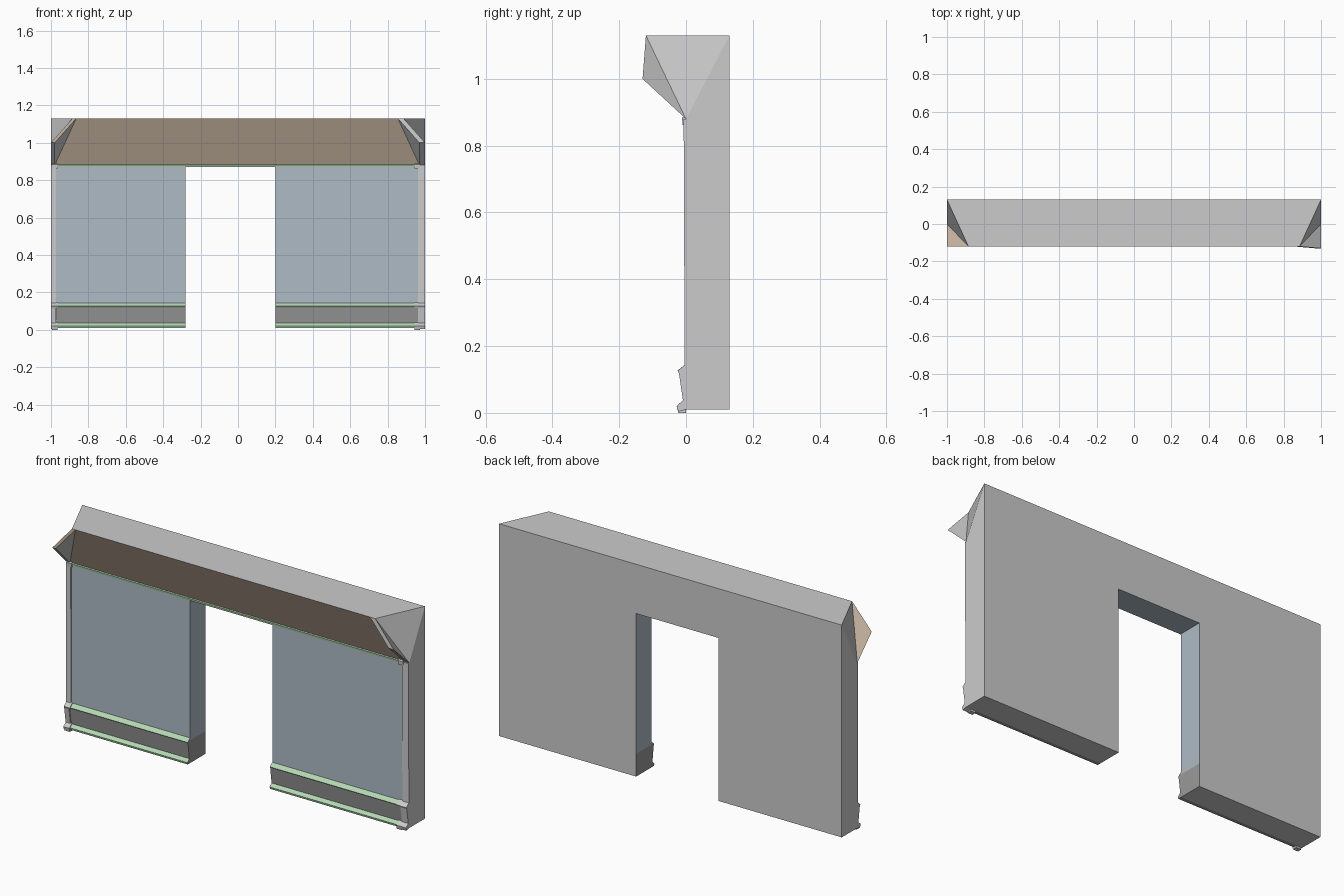
import bpy, bmesh

if "Cube" in bpy.data.objects:
    bpy.data.objects.remove(bpy.data.objects["Cube"])


def material(name, rgb):
    m = bpy.data.materials.new(name)
    m.diffuse_color = (*rgb, 1)
    m.use_nodes = True
    m.node_tree.nodes["Principled BSDF"].inputs["Base Color"].default_value = m.diffuse_color
    return m


GREY = material("plain_grey", (0.6, 0.6, 0.6))
BLUE = material("slate_blue", (0.42, 0.50, 0.56))
BROWN = material("brown", (0.60, 0.48, 0.37))
GREEN = material("trim_green", (0.45, 0.68, 0.45))
DARK = material("dark_grey", (0.32, 0.32, 0.32))


def build(name, verts, faces):
    """faces: list of (vertex indices, material)"""
    bm = bmesh.new()
    vs = [bm.verts.new(v) for v in verts]
    mats = []
    for ids, mat in faces:
        if mat not in mats:
            mats.append(mat)
        bm.faces.new([vs[i] for i in ids]).material_index = mats.index(mat)
    bmesh.ops.recalc_face_normals(bm, faces=bm.faces)
    me = bpy.data.meshes.new(name)
    bm.to_mesh(me)
    bm.free()
    for m in mats:
        me.materials.append(m)
    ob = bpy.data.objects.new(name, me)
    bpy.context.collection.objects.link(ob)
    return ob


def sweep(name, profile, x0, x1, mats, cap):
    """Extrude a (y, z) profile along x, one material per profile edge."""
    n = len(profile)
    verts = [(x, y, z) for x in (x0, x1) for y, z in profile]
    faces = [((i, (i + 1) % n, (i + 1) % n + n, i + n), mats[i]) for i in range(n)]
    faces += [(range(n), cap), (range(n, 2 * n), cap)]
    return build(name, verts, faces)


# wall with doorway and overhanging top
FRONT, BACK, BOT, EAVE, TOP = 0.0, 0.13, 0.01, 0.88, 1.13
DL, DR, DH, SK = -0.28, 0.20, 0.87, 0.13
outline = [(-1, BOT), (DL, BOT), (DL, SK), (DL, DH), (DR, DH),
           (DR, SK), (DR, BOT), (1, BOT), (1, EAVE), (-1, EAVE)]
verts = [(x, y, z) for y in (FRONT, BACK) for x, z in outline]
verts += [(-1, BACK, TOP), (1, BACK, TOP), (-0.885, -0.12, TOP), (0.885, -0.12, TOP)]
faces = [(range(10), BLUE), ([*range(10, 19), 21, 20, 19], GREY)]
for i, m in enumerate([GREY, DARK, BLUE, BLUE, BLUE, DARK, GREY]):
    faces.append(((i, i + 1, i + 11, i + 10), m))
faces += [((7, 17, 18, 8), GREY), ((8, 18, 21), GREY), ((8, 21, 23), GREY),
          ((0, 9, 19, 10), GREY), ((9, 20, 19), GREY), ((9, 22, 20), GREY),
          ((22, 23, 21, 20), GREY), ((9, 8, 23, 22), BROWN)]
build("wall", verts, faces)

# corner fins under the overhang
for s, side, t, outer, rim in ((-1, "left", 0.02, BROWN, BROWN),
                               (1, "right", 0.03, GREY, GREY)):
    tip = -0.12 if s < 0 else -0.13
    tri = [(0.885, -0.12, TOP), (1, 0, EAVE), (1, tip, 1.0)]
    v = [(s * (x - d), y, z) for d in (0, t) for x, y, z in tri]
    build("corner_fin_" + side, v, [((0, 1, 2), outer), ((3, 4, 5), GREY),
                                    ((0, 2, 5, 3), rim), ((1, 2, 5, 4), GREY)])

# skirting boards with green mouldings
skirt = [(0, 0.143), (-0.02, 0.126), (-0.017, 0.12), (-0.006, 0.036),
         (-0.022, 0.021), (-0.019, 0.01), (0, 0.01)]
skirt_mats = [GREEN, DARK, DARK, GREEN, GREEN, DARK, DARK]
sweep("skirting_left", skirt, -0.97, DL, skirt_mats, DARK)
sweep("skirting_right", skirt, DR, 0.965, skirt_mats, DARK)

# green moulding below the overhang
eave = [(0, 0.885), (-0.007, 0.881), (-0.005, 0.87), (0, 0.87)]
sweep("eave_moulding", eave, -0.97, 0.965, [GREEN] * 4, GREEN)

# corner posts, their feet and the small joint brackets
post = [(0, 0.13), (-0.004, 0.13), (-0.007, EAVE), (0, EAVE)]
foot = [(0, 0.147), (-0.025, 0.126), (-0.021, 0.118), (-0.009, 0.037),
        (-0.028, 0.021), (-0.023, 0.004), (0, 0.01)]
joints = {
    "upper": [(0, 0.89), (-0.012, 0.884), (-0.010, 0.862), (0, 0.862)],
    "middle": [(0, 0.147), (-0.025, 0.127), (-0.021, 0.117), (0, 0.117)],
    "lower": [(0, 0.045), (-0.028, 0.021), (-0.023, 0.0), (0, 0.0)],
}
for side, p0, p1, j0, j1 in (("left", -1, -0.972, -0.995, -0.965),
                             ("right", 0.962, 1, 0.943, 0.972)):
    sweep("post_" + side, post, p0, p1, [GREY] * 4, GREY)
    sweep("post_foot_" + side, foot, p0, p1, [GREY] * 7, GREY)
    for level, prof in joints.items():
        sweep(f"bracket_{level}_{side}", prof, j0, j1, [GREY] * 4, GREY)
